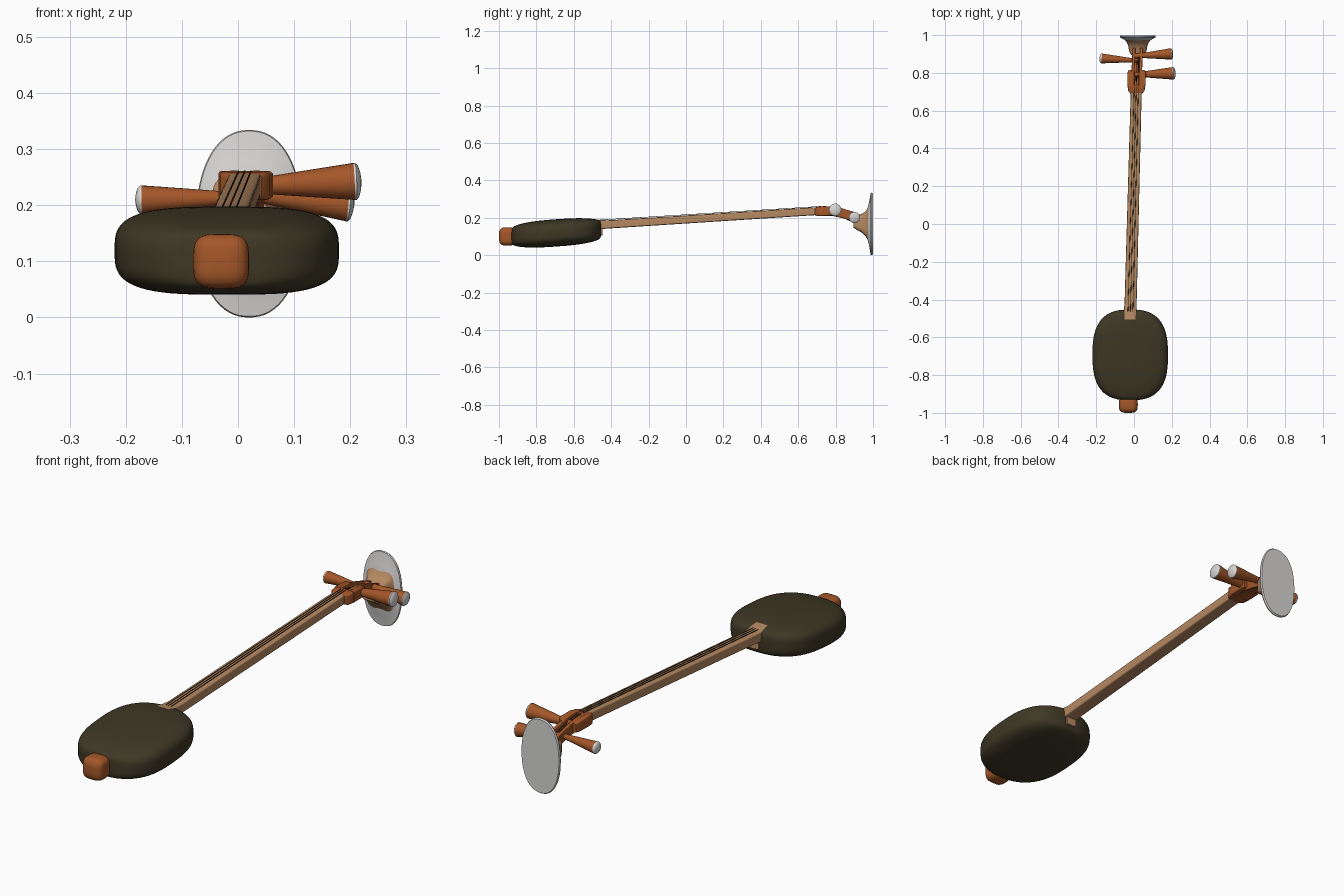
import bpy, bmesh, math
from mathutils import Vector


def material(name, rgb):
    m = bpy.data.materials.new(name)
    m.diffuse_color = (*rgb, 1)
    return m


DARK = material("dark olive hide", (0.048, 0.039, 0.018))
ORANGE = material("red brown wood", (0.37, 0.095, 0.022))
TAN = material("tan wood", (0.46, 0.25, 0.12))
WHITE = material("ivory white", (0.68, 0.67, 0.66))
STRING = material("dark string", (0.05, 0.03, 0.015))


def finish(name, bm, mats, angle=40):
    bmesh.ops.recalc_face_normals(bm, faces=bm.faces)
    me = bpy.data.meshes.new(name)
    bm.to_mesh(me)
    bm.free()
    ob = bpy.data.objects.new(name, me)
    bpy.context.collection.objects.link(ob)
    for m in mats:
        me.materials.append(m)
    bpy.ops.object.select_all(action='DESELECT')
    ob.select_set(True)
    bpy.context.view_layer.objects.active = ob
    bpy.ops.object.shade_smooth_by_angle(angle=math.radians(angle))
    return ob


def spow(v, e):
    return math.copysign(abs(v) ** e, v)


def loft(name, mat, sections, power=2.0, n=40, angle=40):
    """Superellipse rings along y: (y, centre x, centre z, half width, half height)."""
    bm = bmesh.new()
    rings = []
    for y, cx, cz, a, b in sections:
        rings.append([bm.verts.new((cx + a * spow(math.cos(t), 2 / power), y,
                                    cz + b * spow(math.sin(t), 2 / power)))
                      for t in (2 * math.pi * (i + 0.5) / n for i in range(n))])
    for r, s in zip(rings, rings[1:]):
        for i in range(n):
            j = (i + 1) % n
            bm.faces.new((r[i], r[j], s[j], s[i]))
    bm.faces.new(rings[0])
    bm.faces.new(rings[-1])
    return finish(name, bm, [mat], angle)


def turned(name, start, end, profile, mats, n=24):
    """Round part along a line: profile holds (distance fraction, radius, material)."""
    bm = bmesh.new()
    p, q = Vector(start), Vector(end)
    d = (q - p).normalized()
    u = d.cross(Vector((0, 0, 1))).normalized()
    v = d.cross(u)
    rings = [[bm.verts.new(p.lerp(q, f) + r * (math.cos(t) * u + math.sin(t) * v))
              for t in (2 * math.pi * i / n for i in range(n))] for f, r, _ in profile]
    for k, (r, s) in enumerate(zip(rings, rings[1:])):
        for i in range(n):
            j = (i + 1) % n
            bm.faces.new((r[i], r[j], s[j], s[i])).material_index = profile[k + 1][2]
    bm.faces.new(rings[0])
    bm.faces.new(rings[-1]).material_index = profile[-1][2]
    return finish(name, bm, mats, 50)


# sound box: rounded cushion, tilted upward toward the neck
body = []
for k in range(33):
    s = -math.cos(math.pi * k / 32) * 0.9995
    width = (1 - abs(s) ** 2.7) ** (1 / 2.7)
    thick = 0.52 + 0.48 * (1 - abs(s) ** 2.6) ** (1 / 2)
    body.append((-0.693 + 0.24 * s, -0.02, 0.119 + 0.017 * s,
                 0.20 * width, 0.073 * thick * min(1, 0.3 + 2 * width)))
loft("sound_box", DARK, body, power=3.4, n=64, angle=60)

# tail knob
tail = []
for k in range(13):
    s = -math.cos(math.pi * k / 12) * 0.995
    r = (1 - abs(s) ** 3.5) ** (1 / 3.5)
    tail.append((-0.955 + 0.045 * s, -0.03, 0.10, 0.05 * r, 0.049 * r))
loft("tail_knob", ORANGE, tail, power=3.6, angle=60)

# neck, ending in a foot sunk into the sound box
loft("neck", TAN, [(-0.505, -0.021, 0.164, 0.036, 0.031),
                   (-0.46, -0.020, 0.163, 0.034, 0.025),
                   (-0.42, -0.018, 0.164, 0.032, 0.022),
                   (0.71, 0.012, 0.236, 0.029, 0.021)], power=8)
loft("neck_foot", TAN, [(-0.50, -0.02, 0.132, 0.025, 0.034),
                        (-0.447, -0.02, 0.137, 0.025, 0.032)], power=8)

# peg box: shoulder, side cheeks and floor around an open slot
loft("peg_box_shoulder", ORANGE, [(0.69, 0.012, 0.234, 0.030, 0.021),
                                  (0.705, 0.012, 0.234, 0.044, 0.025),
                                  (0.735, 0.013, 0.235, 0.047, 0.026)], power=8)
for side, label in ((-1, "left"), (1, "right")):
    loft(label + "_shoulder_cheek", ORANGE,
         [(0.73, 0.013 + side * 0.031, 0.236, 0.017, 0.025),
          (0.80, 0.014 + side * 0.031, 0.236, 0.018, 0.023),
          (0.815, 0.014 + side * 0.028, 0.233, 0.014, 0.019)], power=8)
    loft(label + "_peg_rail", ORANGE,
         [(0.73, 0.013 + side * 0.020, 0.237, 0.008, 0.025),
          (0.79, 0.014 + side * 0.020, 0.235, 0.008, 0.025),
          (0.84, 0.016 + side * 0.020, 0.224, 0.008, 0.025),
          (0.88, 0.018 + side * 0.020, 0.212, 0.008, 0.024),
          (0.94, 0.020 + side * 0.020, 0.190, 0.008, 0.024)], power=8)
loft("peg_box_floor", ORANGE, [(0.73, 0.013, 0.215, 0.020, 0.006),
                               (0.79, 0.014, 0.214, 0.020, 0.006),
                               (0.84, 0.016, 0.203, 0.020, 0.006),
                               (0.94, 0.020, 0.170, 0.020, 0.006)], power=8)

# flared head block and the ivory plate at its end
loft("head_flare", TAN, [(0.895, 0.019, 0.177, 0.034, 0.030),
                         (0.915, 0.020, 0.172, 0.046, 0.038),
                         (0.94, 0.020, 0.170, 0.050, 0.050),
                         (0.96, 0.020, 0.168, 0.057, 0.066),
                         (0.973, 0.020, 0.167, 0.068, 0.088)], power=4.5)
loft("head_plate", WHITE, [(0.970, 0.020, 0.167, 0.062, 0.082),
                           (0.978, 0.020, 0.167, 0.076, 0.112),
                           (0.984, 0.020, 0.167, 0.086, 0.145),
                           (0.987, 0.020, 0.167, 0.093, 0.165),
                           (0.993, 0.020, 0.167, 0.095, 0.167),
                           (0.999, 0.020, 0.167, 0.092, 0.163)], power=2.25, n=64)

# tuning pegs with domed ivory ends
for label, start, end, r0, r1 in (
        ("left_peg", (0.045, 0.864, 0.214), (-0.183, 0.877, 0.209), 0.010, 0.026),
        ("lower_right_peg", (-0.01, 0.889, 0.222), (0.207, 0.901, 0.200), 0.012, 0.030),
        ("upper_right_peg", (-0.02, 0.790, 0.232), (0.220, 0.798, 0.243), 0.013, 0.033)):
    turned(label, start, end,
           [(0, r0, 0), (0.3, r0 * 1.2, 0), (0.6, r1 * 0.72, 0), (0.945, r1, 0),
            (0.96, r1, 1), (0.98, r1 * 0.82, 1), (0.993, r1 * 0.5, 1), (1, r1 * 0.12, 1)],
           [ORANGE, WHITE])

# three strings lying along the neck into the peg slot
for k, peg_y, peg_z in ((-1, 0.79, 0.244), (0, 0.865, 0.228), (1, 0.89, 0.226)):
    nut = (0.012 + k * 0.011, 0.72, 0.2605)
    for label, a, b in (("neck_string", (-0.02 + k * 0.013, -0.50, 0.1855), nut),
                        ("peg_string", nut, (0.016 + k * 0.008, peg_y, peg_z))):
        turned("%s_%d" % (label, k + 2), a, b, [(0, 0.0016, 0), (1, 0.0016, 0)], [STRING], 6)
